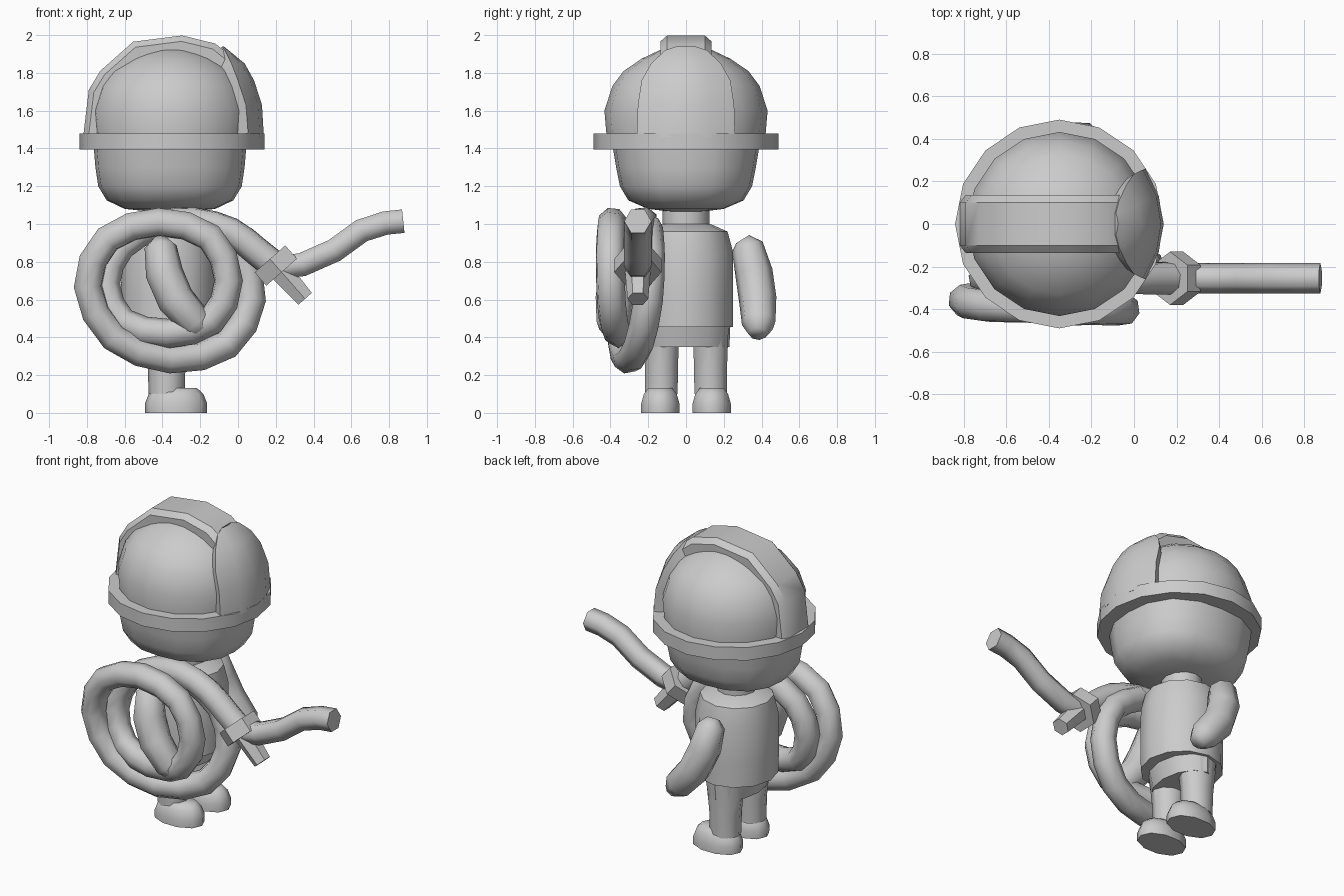
import bpy, bmesh
from math import cos, sin, pi, radians
from mathutils import Vector

if "Cube" in bpy.data.objects:
    bpy.data.objects.remove(bpy.data.objects["Cube"])

grey = bpy.data.materials.new("light_grey")
grey.use_nodes = True
grey.diffuse_color = (0.6, 0.6, 0.6, 1)
grey.node_tree.nodes["Principled BSDF"].inputs["Base Color"].default_value = (0.6, 0.6, 0.6, 1)

CX = -0.35  # the figure stands left of centre and faces +x


def loft(name, rings, closed=True, sharp=40):
    """Skin a list of point rings and cap both ends."""
    bm = bmesh.new()
    rows = [[bm.verts.new(p) for p in ring] for ring in rings]
    n = len(rows[0])
    for a, b in zip(rows, rows[1:]):
        for i in range(n if closed else n - 1):
            j = (i + 1) % n
            bm.faces.new((a[i], a[j], b[j], b[i]))
    if closed:
        bm.faces.new(rows[0])
        bm.faces.new(rows[-1])
    bmesh.ops.remove_doubles(bm, verts=bm.verts, dist=0.0005)
    bmesh.ops.recalc_face_normals(bm, faces=bm.faces)
    mesh = bpy.data.meshes.new(name)
    bm.to_mesh(mesh)
    bm.free()
    for p in mesh.polygons:
        p.use_smooth = True
    mesh.set_sharp_from_angle(angle=radians(sharp))
    mesh.materials.append(grey)
    obj = bpy.data.objects.new(name, mesh)
    bpy.context.scene.collection.objects.link(obj)
    return obj


def oval(x, y, z, rx, ry, sides, power=2):
    """Horizontal ring, squarer for higher powers."""
    pts = []
    for i in range(sides):
        c, s = cos(2 * pi * i / sides), sin(2 * pi * i / sides)
        k = (abs(c) ** power + abs(s) ** power) ** (-1 / power)
        pts.append((x + rx * c * k, y + ry * s * k, z))
    return pts


def stack(name, levels, x=CX, y=0, sides=16, power=2, sharp=40):
    """Body of horizontal ovals given as (rx, ry, z)."""
    return loft(name, [oval(x, y, z, rx, ry, sides, power) for rx, ry, z in levels], sharp=sharp)


def spline(pts, steps):
    """Smooth path through the points."""
    p = [Vector(q) for q in pts]
    p = [2 * p[0] - p[1]] + p + [2 * p[-1] - p[-2]]
    out = []
    for a, b, c, d in zip(p, p[1:], p[2:], p[3:]):
        for k in range(steps):
            t = k / steps
            out.append(0.5 * (2 * b + (c - a) * t + (2 * a - 5 * b + 4 * c - d) * t ** 2
                              + (3 * b - a - 3 * c + d) * t ** 3))
    return out + [p[-2]]


def tube(name, path, radii, sides, sharp=65):
    """Tube along a path with a twist-free frame."""
    path = [Vector(p) for p in path]
    rings, up = [], Vector((0, 1, 0))
    for i, p in enumerate(path):
        t = (path[min(i + 1, len(path) - 1)] - path[max(i - 1, 0)]).normalized()
        up = (up - t * up.dot(t)).normalized()
        side = t.cross(up)
        r = radii[i] if isinstance(radii, list) else radii
        rings.append([p + r * (up * cos(2 * pi * k / sides) + side * sin(2 * pi * k / sides))
                      for k in range(sides)])
    return loft(name, rings, sharp=sharp)


# Helmet: dome and brim
stack("helmet_dome", [(r, r, z) for r, z in (
    (.42, 1.46), (.432, 1.6), (.39, 1.73), (.33, 1.81), (.235, 1.875), (.14, 1.92), (0, 1.935))])
stack("helmet_brim", [(.49, .49, 1.395), (.49, .49, 1.48)])

# Helmet crest running over the dome from the back to the front plate
crest = [(-.82, 1.46), (-.79, 1.71), (-.73, 1.81), (-.555, 1.965),
         (-.296, 1.998), (-.12, 1.955), (-.04, 1.89)]
hub = Vector((CX, 0, 1.48))
rings = []
for x, z in crest:
    ring = []
    for y, k in ((-.13, .8), (-.135, .94), (-.1, 1), (.1, 1), (.135, .94), (.13, .8)):
        p = hub + (Vector((x, 0, z)) - hub) * k
        ring.append((p.x, y, p.z))
    rings.append(ring)
loft("helmet_crest", rings)

# Helmet front plate: curved shield with side walls sinking into the dome
plate = [(.137, .055, .26, 1.46), (.127, .042, .255, 1.63), (.085, .0, .235, 1.76),
         (.035, -.035, .185, 1.85), (-.05, -.07, .11, 1.92), (-.075, -.085, .05, 1.94)]
rings = []
for front, edge, half, z in plate:
    row = []
    for t in (-1, -.5, 0, .5, 1):
        row.append(Vector((front + (edge - front) * t * t, half * t, z)))
    walls = [hub + (q - hub) * .8 for q in (row[0], row[-1])]
    rings.append([walls[0]] + row + [walls[1]])
loft("helmet_front_plate", rings)

# Head, neck and torso
stack("head", [(.405, .39, 1.42), (.395, .37, 1.3), (.38, .35, 1.2), (.335, .305, 1.125),
               (.24, .2, 1.08), (0, 0, 1.055)], x=-.36, power=2.5)
stack("neck", [(.12, .125, .95), (.12, .125, 1.12)], x=-.37, sides=12)
stack("torso", [(.245, .25, .455), (.25, .25, .6), (.245, .25, .85), (.22, .22, .96),
                (.13, .13, 1.0)], x=-.37, sides=12)
stack("hips", [(.185, .235, .47), (.15, .23, .35)], x=-.375, sides=12)

# Limbs, mirrored left and right
arm = [(-.41, .3, .92), (-.41, .325, .88), (-.39, .36, .74), (-.33, .38, .6),
       (-.22, .385, .475), (-.17, .38, .42)]
arm_radii = [.04, .085, .1, .1, .09, .05]
for label, s in (("left", 1), ("right", -1)):
    tube(label + "_arm", [(x, s * y, z) for x, y, z in arm], arm_radii, 8)
    stack(label + "_leg", [(.095, .09, .1), (.1, .092, .25), (.125, .1, .45)],
          x=-.378, y=s * .13, sides=10)
    foot = [(.163, .105, 0), (.165, .105, .05), (.145, .09, .1), (.11, .065, .132)]
    stack(label + "_foot", foot, x=-.328, y=s * .136, sides=10, power=2.2, sharp=60)

# Coiled hose hanging over the right arm, running to the coupling
coil = [(-.2, -.2, .98), (.0, -.19, .84), (.07, -.2, .6), (-.06, -.25, .36), (-.36, -.31, .285),
        (-.66, -.345, .4), (-.795, -.36, .67), (-.69, -.385, .92), (-.42, -.39, 1.01),
        (-.15, -.4, .93), (-.05, -.4, .7), (-.14, -.385, .49), (-.37, -.35, .42),
        (-.61, -.3, .48), (-.7, -.26, .68), (-.62, -.24, .88), (-.42, -.225, .995),
        (-.23, -.23, 1.012), (-.04, -.25, .96), (.1, -.255, .855), (.2, -.255, .775)]
tube("coiled_hose", spline(coil, 2), .078, 8)

# Loose end of the hose
loose = [(.22, -.255, .77), (.34, -.255, .785), (.51, -.255, .86), (.655, -.255, .965),
         (.78, -.255, 1.005), (.875, -.255, 1.015)]
tube("hose_end", loose, .072, 6)

# Hexagonal coupling and its short nozzle
centre, axis = Vector((.2, -.255, .78)), Vector((.66, 0, -.75))
tube("coupling", [centre - axis * .047, centre + axis * .047], .125, 6, sharp=30)
tube("nozzle", [centre, centre + axis * .13, centre + axis * .235], [.07, .062, .055], 6, sharp=50)
